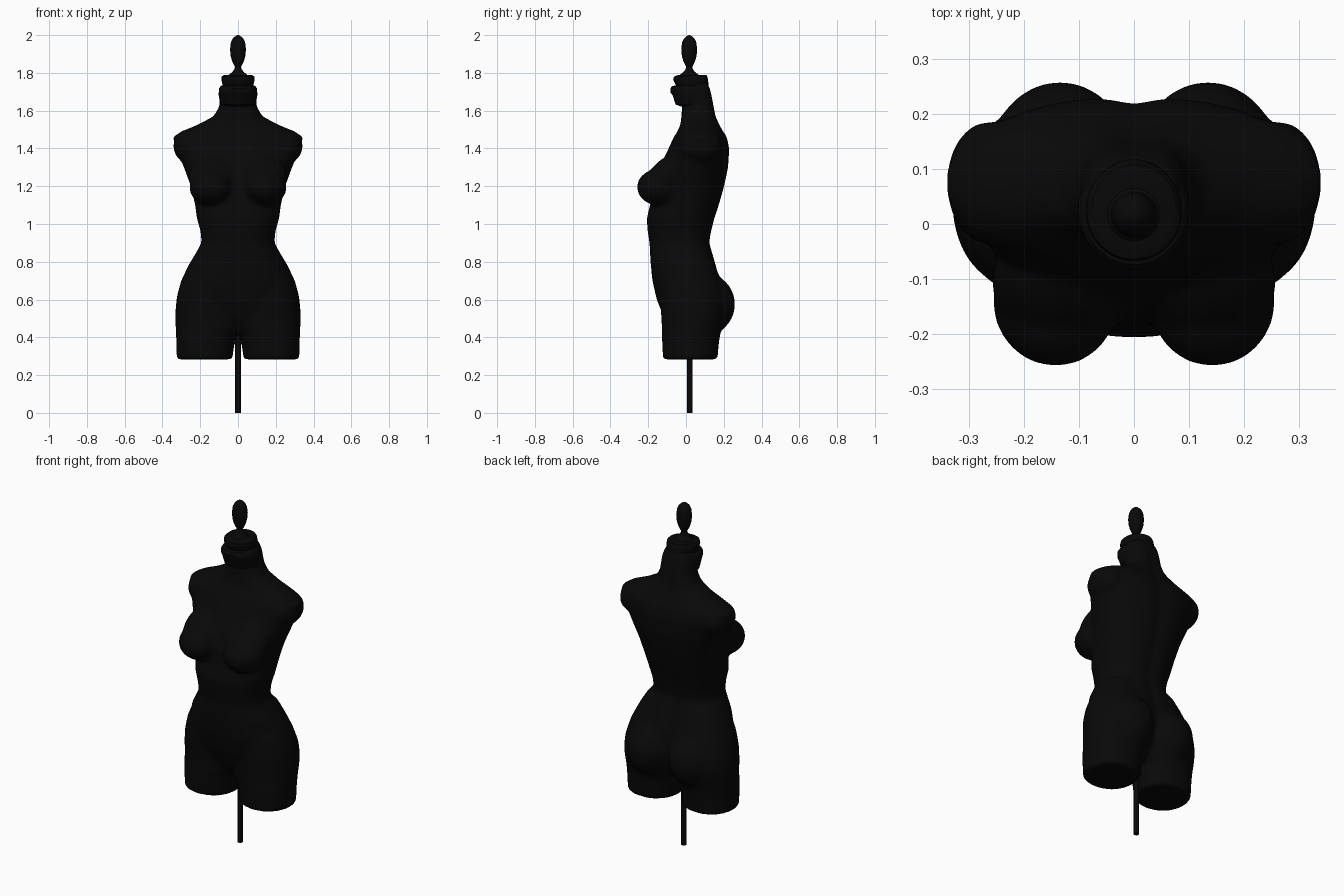
import bpy, bmesh, math
from mathutils import Matrix

cube = bpy.data.objects.get("Cube")
if cube:
    bpy.data.objects.remove(cube, do_unlink=True)

black = bpy.data.materials.new("matte black")
black.use_nodes = True
black.diffuse_color = (.0025, .0025, .0025, 1)
black.node_tree.nodes["Principled BSDF"].inputs["Base Color"].default_value = black.diffuse_color


def add_loft(bm, rings, power=2.0, groove=0.0, sides=48):
    """Closed skin through level rings of (z, left x, right x, front y, back y)."""
    loops = []
    for z, x0, x1, y0, y1 in rings:
        loop = []
        for i in range(sides):
            a = math.tau * i / sides
            c, s = math.cos(a), math.sin(a)
            px = math.copysign(abs(c) ** (2 / power), c)
            py = math.copysign(abs(s) ** (2 / power), s)
            x = (x0 + x1) / 2 + (x1 - x0) / 2 * px
            y = (y0 + y1) / 2 + (y1 - y0) / 2 * py
            if s > 0:
                y -= groove * math.exp(-(x / .04) ** 2)
            loop.append(bm.verts.new((x, y, z)))
        loops.append(loop)
    for low, high in zip(loops, loops[1:]):
        for i in range(sides):
            j = (i + 1) % sides
            bm.faces.new((low[i], low[j], high[j], high[i]))
    bm.faces.new(loops[0][::-1])
    bm.faces.new(loops[-1])


def centred(rings):
    return [(z, -w, w, front, back) for z, w, front, back in rings]


def round_rings(rings, y=0.0):
    return [(z, -r, r, y - r, y + r) for z, r in rings]


def add_ball(bm, centre, radii, tilt=0.0):
    matrix = (Matrix.Translation(centre) @ Matrix.Rotation(tilt, 4, "X")
              @ Matrix.Diagonal((*radii, 1)))
    bmesh.ops.create_uvsphere(bm, u_segments=32, v_segments=20, radius=1, matrix=matrix)


def finish(bm, name, angle=40):
    bmesh.ops.recalc_face_normals(bm, faces=bm.faces)
    mesh = bpy.data.meshes.new(name)
    bm.to_mesh(mesh)
    bm.free()
    mesh.materials.append(black)
    obj = bpy.data.objects.new(name, mesh)
    bpy.context.collection.objects.link(obj)
    bpy.ops.object.select_all(action="DESELECT")
    obj.select_set(True)
    bpy.context.view_layer.objects.active = obj
    bpy.ops.object.shade_smooth_by_angle(angle=math.radians(angle))
    return obj


# Torso: trunk from crotch to neck as z, half width, front, back
body = bmesh.new()
trunk = [
    (.42, .06, -.06, .11), (.5, .2, -.115, .17), (.6, .285, -.155, .19),
    (.7, .28, -.178, .185), (.8, .25, -.188, .158), (.9, .193, -.193, .13),
    (.96, .198, -.203, .14), (1.03, .218, -.208, .157), (1.1, .227, -.19, .18),
    (1.2, .25, -.175, .208), (1.3, .287, -.14, .228), (1.4, .325, -.092, .233),
    (1.46, .346, -.065, .22), (1.49, .3, -.045, .2), (1.525, .215, -.03, .182),
    (1.57, .13, -.024, .165), (1.62, .1, -.022, .158), (1.7, .094, -.03, .143),
    (1.75, .08, -.03, .125),
]
add_loft(body, centred(trunk), power=2.25, groove=.014)

# Thighs: z, inner x, outer x, front, back
thigh = [
    (.283, .03, .325, -.122, .168), (.35, .021, .326, -.125, .172),
    (.41, .012, .328, -.128, .18), (.45, -.02, .33, -.128, .19),
    (.5, -.02, .331, -.13, .205), (.56, -.02, .33, -.135, .212),
    (.62, -.02, .323, -.14, .208), (.7, -.02, .301, -.14, .185),
    (.78, 0, .263, -.13, .155), (.86, .03, .215, -.09, .12),
]
add_loft(body, thigh, power=2.15)
add_loft(body, [(z, -b, -a, f, k) for z, a, b, f, k in thigh], power=2.15)

for side in (-1, 1):
    # Breast with a straight slope up to the chest
    add_ball(body, (side * .143, -.14, 1.195), (.115, .12, .098))
    add_ball(body, (side * .135, -.107, 1.25), (.125, .085, .145), tilt=-.73)
    # Rounded shoulder stump
    add_ball(body, (side * .265, .075, 1.412), (.077, .113, .088))
    # Buttock
    add_ball(body, (side * .135, .1, .575), (.135, .16, .165))

torso = finish(body, "torso")
remesh = torso.modifiers.new("blend", "REMESH")
remesh.mode = "VOXEL"
remesh.voxel_size = .01
remesh.use_smooth_shade = True
smooth = torso.modifiers.new("soften", "SMOOTH")
smooth.factor = .5
smooth.iterations = 14

# Stepped collar and cap on the neck
collar = bmesh.new()
add_loft(collar, centred([
    (1.622, .085, -.025, .13), (1.632, .094, -.055, .13), (1.68, .102, -.07, .13),
    (1.695, .102, -.081, .13), (1.718, .1, -.083, .126), (1.73, .092, -.074, .12),
    (1.735, .08, -.045, .115)]))
finish(collar, "neck_collar")
cap = bmesh.new()
add_loft(cap, centred([
    (1.72, .078, -.045, .118), (1.75, .085, -.062, .118), (1.765, .088, -.068, .116),
    (1.78, .086, -.064, .113), (1.79, .075, -.04, .108)]))
finish(cap, "neck_cap")

# Turned finial: flared foot and egg-shaped knob
finial = bmesh.new()
add_loft(finial, round_rings([
    (1.78, .055), (1.793, .046), (1.805, .03), (1.82, .019), (1.833, .016),
    (1.845, .023), (1.865, .032), (1.89, .039), (1.925, .042), (1.96, .038),
    (1.98, .029), (1.993, .016), (2, .003)], y=.017), sides=32)
finish(finial, "finial")

# Stand pole and its small bracket between the thighs
pole = bmesh.new()
add_loft(pole, round_rings([(0, .015), (.5, .015)], y=.02), sides=12)
finish(pole, "stand_pole")
bracket = bmesh.new()
bmesh.ops.create_cube(bracket, size=1, matrix=Matrix.Translation((0, .02, .37))
                      @ Matrix.Diagonal((.06, .04, .014, 1)))
finish(bracket, "pole_bracket")
